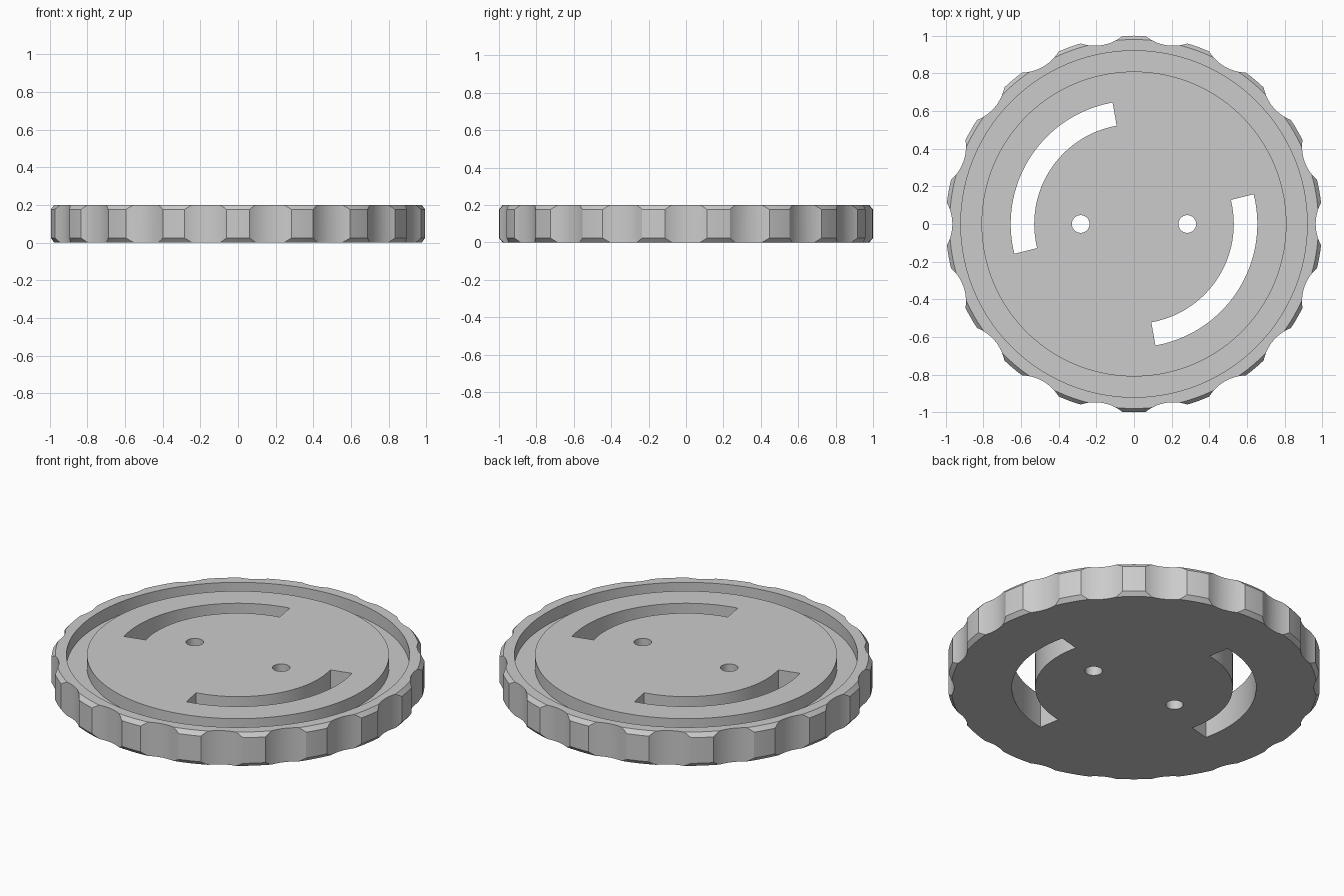
import bpy
import bmesh
from math import cos, sin, radians, pi

HEIGHT = 0.2
SEGMENTS = 180

cube = bpy.data.objects.get("Cube")
if cube:
    bpy.data.objects.remove(cube, do_unlink=True)


def polar(radius, degrees):
    return radius * cos(radians(degrees)), radius * sin(radians(degrees))


def make_object(name, bm):
    bmesh.ops.recalc_face_normals(bm, faces=bm.faces)
    mesh = bpy.data.meshes.new(name)
    bm.to_mesh(mesh)
    bm.free()
    obj = bpy.data.objects.new(name, mesh)
    bpy.context.collection.objects.link(obj)
    return obj


def lathe(name, profile):
    """Revolve (radius, z) points and cap both ends."""
    bm = bmesh.new()
    rings = []
    for r, z in profile:
        rings.append([bm.verts.new((*polar(r, 360 * i / SEGMENTS), z))
                      for i in range(SEGMENTS)])
    for low, high in zip(rings, rings[1:]):
        for i in range(SEGMENTS):
            j = (i + 1) % SEGMENTS
            bm.faces.new((low[i], low[j], high[j], high[i]))
    bm.faces.new(rings[0])
    bm.faces.new(rings[-1])
    return make_object(name, bm)


def add_prism(bm, outline):
    """Upright prism reaching past both sides of the disc."""
    low = [bm.verts.new((x, y, -0.1)) for x, y in outline]
    high = [bm.verts.new((x, y, HEIGHT + 0.1)) for x, y in outline]
    bm.faces.new(low)
    bm.faces.new(high)
    for i in range(len(outline)):
        j = (i + 1) % len(outline)
        bm.faces.new((low[i], low[j], high[j], high[i]))


# Disc body: chamfered rim, ring groove and raised centre
groove_floor = HEIGHT - 0.075
cap = lathe("cap_disc", [
    (0.98, 0), (1, 0.024), (1, HEIGHT - 0.024), (0.98, HEIGHT),
    (0.92, HEIGHT), (0.92, groove_floor),
    (0.81, groove_floor), (0.81, HEIGHT)])

cuts = bmesh.new()

# Grip scallops around the rim
for k in range(18):
    angle = 20 * k
    cx, cy = polar(1.2, angle)
    arc = [polar(0.235, angle + 180 + a) for a in range(-40, 41, 4)]
    add_prism(cuts, [(cx + x, cy + y) for x, y in arc])

# Two curved slots and two pin holes
for turn in (0, 180):
    sweep = [100 + turn + 2 * i for i in range(48)]
    add_prism(cuts, [polar(0.655, a) for a in sweep]
              + [polar(0.53, a) for a in reversed(sweep)])
    hx, hy = polar(0.283, turn)
    hole = [polar(0.047, a) for a in range(0, 360, 10)]
    add_prism(cuts, [(hx + x, hy + y) for x, y in hole])

cutter = make_object("cutter", cuts)
cutter.hide_render = True

# Cut the disc, then drop the helper
boolean = cap.modifiers.new("cuts", 'BOOLEAN')
boolean.operation = 'DIFFERENCE'
boolean.solver = 'EXACT'
boolean.object = cutter
bpy.ops.object.select_all(action='DESELECT')
bpy.context.view_layer.objects.active = cap
cap.select_set(True)
bpy.ops.object.modifier_apply(modifier=boolean.name)
bpy.data.objects.remove(cutter, do_unlink=True)

# Grey finish
grey = bpy.data.materials.new("grey")
grey.use_nodes = True
colour = (0.6, 0.6, 0.6, 1)
grey.diffuse_color = colour
grey.node_tree.nodes["Principled BSDF"].inputs["Base Color"].default_value = colour
cap.data.materials.clear()
cap.data.materials.append(grey)

bpy.ops.object.shade_smooth_by_angle(angle=radians(15))
